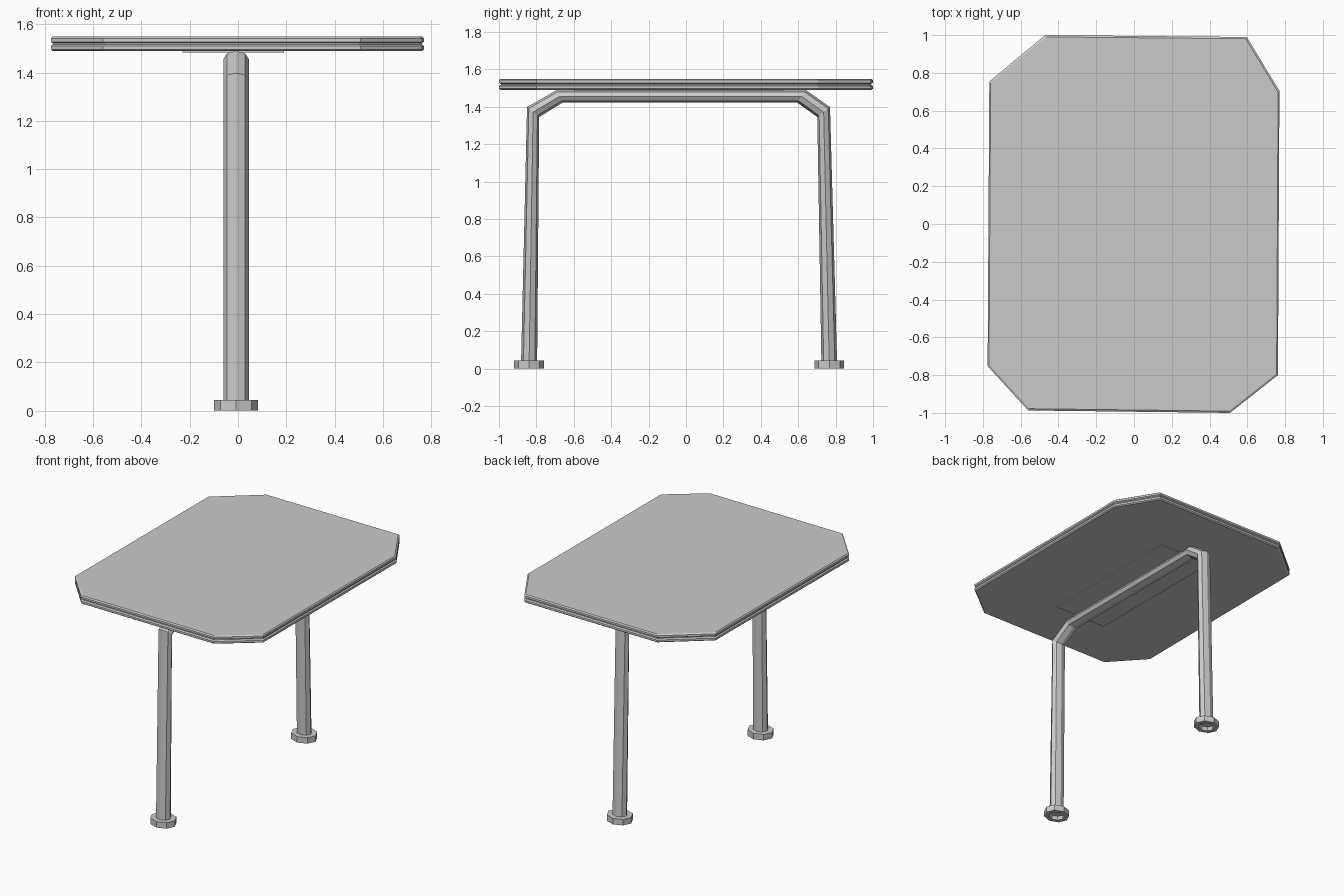
import bpy, bmesh
from math import cos, sin, pi

if "Cube" in bpy.data.objects:
    bpy.data.objects.remove(bpy.data.objects["Cube"])


def loft(name, rings, closed=False):
    """Skin equal-length rings; cap the ends, or join last ring to first."""
    bm = bmesh.new()
    vs = [[bm.verts.new(p) for p in r] for r in rings]
    n = len(vs[0])
    pairs = list(zip(vs, vs[1:]))
    if closed:
        pairs.append((vs[-1], vs[0]))
    else:
        bm.faces.new(vs[0])
        bm.faces.new(vs[-1])
    for a, b in pairs:
        for i in range(n):
            j = (i + 1) % n
            bm.faces.new((a[i], a[j], b[j], b[i]))
    bmesh.ops.recalc_face_normals(bm, faces=bm.faces[:])
    me = bpy.data.meshes.new(name)
    bm.to_mesh(me)
    bm.free()
    ob = bpy.data.objects.new(name, me)
    bpy.context.collection.objects.link(ob)
    return ob


CX = -0.008  # centre line of the frame

# Table top: clipped-corner outline with a grooved edge
outline = [(-0.47, 1.0), (0.597, 0.99), (0.77, 0.705), (0.762, -0.80),
           (0.508, -1.0), (-0.56, -0.987), (-0.775, -0.752), (-0.766, 0.755)]
edge = [(0.008, 1.49), (0, 1.497), (0, 1.511), (0.009, 1.517),
        (0.009, 1.522), (0, 1.528), (0, 1.542), (0.008, 1.549)]
loft("table_top", [[(x * (1 - d / 0.85), y * (1 - d / 0.85), z) for x, y in outline]
                   for d, z in edge])

# Thin mounting plate under the top
plate = [(-0.23, -0.6), (0.19, -0.6), (0.19, 0.52), (-0.23, 0.52)]
loft("mounting_plate", [[(x, y, z) for x, y in plate] for z in (1.484, 1.494)])

# Bent octagonal tube: outer and inner (y, z) at each station
stations = [((-0.882, 0.025), (-0.796, 0.025)),
            ((-0.850, 1.398), (-0.785, 1.345)),
            ((-0.690, 1.490), (-0.660, 1.422)),
            ((0.640, 1.490), (0.595, 1.422)),
            ((0.770, 1.398), (0.702, 1.345)),
            ((0.808, 0.025), (0.724, 0.025))]
rings = []
for (oy, oz), (iy, iz) in stations:
    ring = []
    for k in range(8):
        a = k * pi / 4
        t = 0.5 + 0.5 * sin(a)
        ring.append((CX + 0.053 * cos(a), iy + (oy - iy) * t, iz + (oz - iz) * t))
    rings.append(ring)
loft("leg_frame", rings)

# Octagonal ring feet, open underneath
for name, y in (("front_foot", -0.839), ("back_foot", 0.766)):
    prof = [(1.0, 0.0), (1.0, 0.043), (0.5, 0.043), (0.64, 0.0)]
    loft(name, [[(CX + 0.091 * s * cos(k * pi / 4), y + 0.08 * s * sin(k * pi / 4), z)
                 for k in range(8)] for s, z in prof], closed=True)
